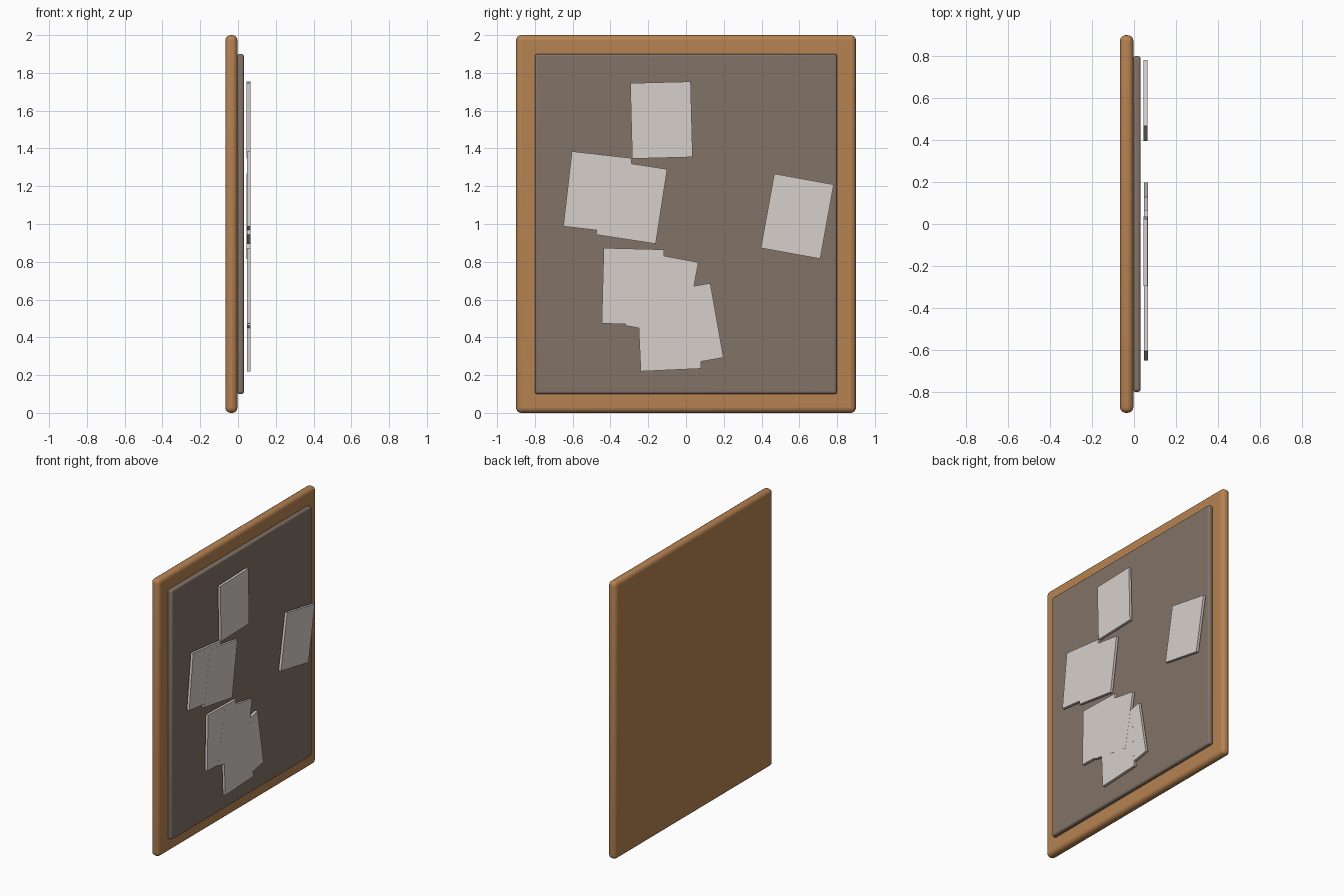
import bpy
import math

if "Cube" in bpy.data.objects:
    bpy.data.objects.remove(bpy.data.objects["Cube"])


def material(name, rgb):
    m = bpy.data.materials.new(name)
    m.diffuse_color = (*rgb, 1)
    m.use_nodes = True
    m.node_tree.nodes["Principled BSDF"].inputs["Base Color"].default_value = m.diffuse_color
    return m


WOOD = material("warm wood", (0.47, 0.225, 0.085))
FELT = material("brown felt", (0.225, 0.17, 0.135))
PAPER = material("off white paper", (0.68, 0.63, 0.60))


def panel(name, x0, x1, y, z, width, height, mat, bevel=0, segments=3, turn=0):
    """Upright slab facing +x; turn is degrees counter-clockwise seen from +x."""
    bpy.ops.mesh.primitive_cube_add(size=1, location=((x0 + x1) / 2, y, z))
    ob = bpy.context.object
    ob.name = name
    ob.scale = (x1 - x0, width, height)
    bpy.ops.object.transform_apply(location=False, rotation=False, scale=True)
    ob.rotation_euler.x = math.radians(turn)
    ob.data.materials.append(mat)
    if bevel:
        mod = ob.modifiers.new("rounded edges", "BEVEL")
        mod.width = bevel
        mod.segments = segments
        bpy.ops.object.shade_smooth_by_angle(angle=math.radians(40))
    return ob


# Wooden backing with a rounded rim, and the pin board set on it
panel("wooden_frame", -0.067, -0.003, 0, 1.0, 1.8, 2.0, WOOD, 0.028, 4)
panel("pin_board", -0.005, 0.032, 0, 1.0, 1.6, 1.8, FELT, 0.013, 3)

# Paper sheets: y, z, turn; later sheets lie a hair further forward
sheets = [
    (-0.13, 1.55, 1.5),
    (0.589, 1.041, -10.3),
    (-0.468, 1.168, -6.5),
    (-0.288, 1.117, -8.7),
    (0.006, 0.462, 10),
    (-0.089, 0.427, 2.6),
    (-0.281, 0.669, -1.5),
    (-0.128, 0.630, -10.5),
]
for i, (y, z, turn) in enumerate(sheets):
    d = i * 0.0003
    panel(f"paper_sheet_{i + 1}", 0.046 + d, 0.065 + d, y, z, 0.32, 0.40, PAPER, turn=turn)
